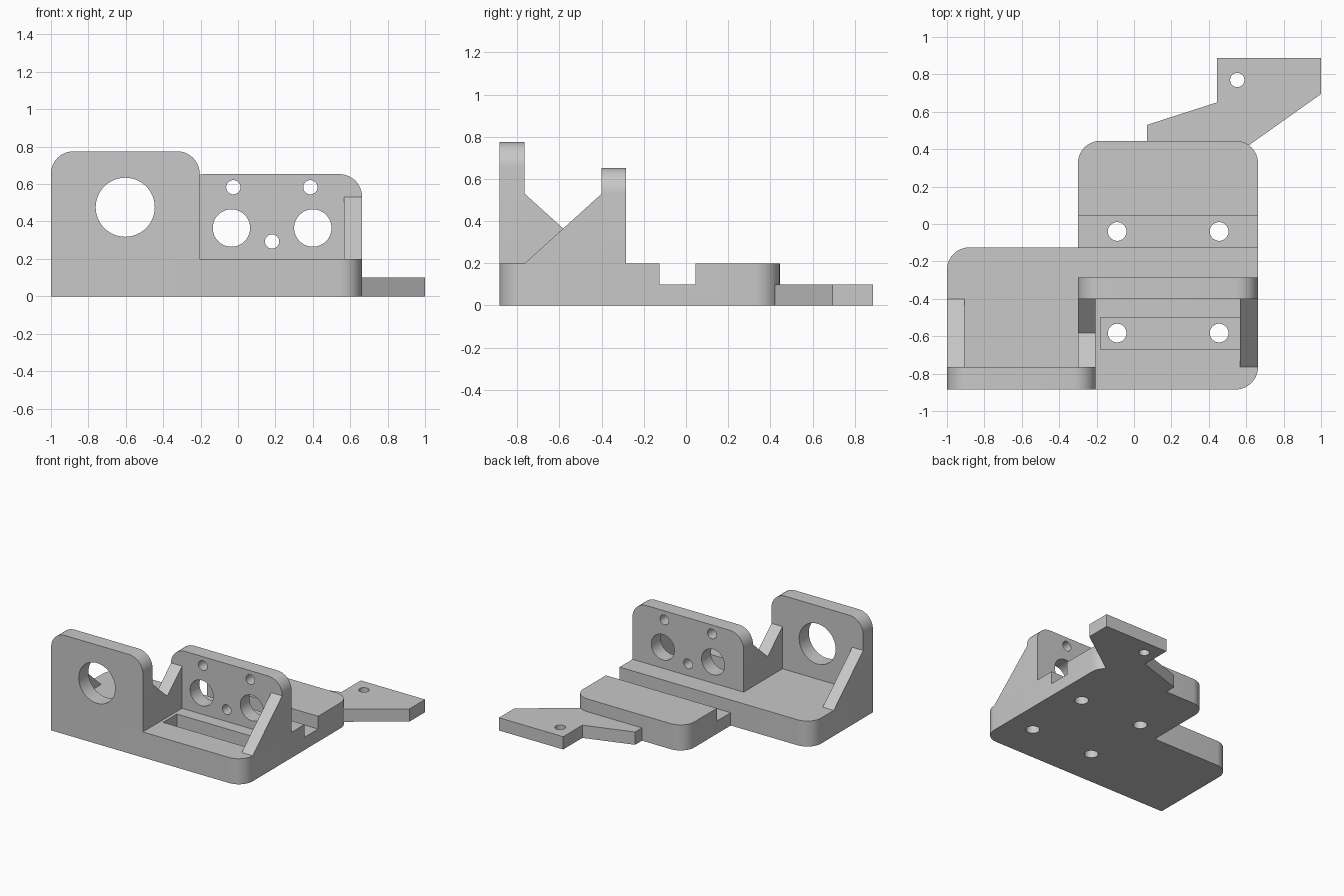
import bpy, bmesh, math
from mathutils import Vector

cube = bpy.data.objects.get("Cube")
if cube:
    bpy.data.objects.remove(cube, do_unlink=True)

grey = bpy.data.materials.new("light_grey")
grey.use_nodes = True
colour = (0.58, 0.58, 0.58, 1)
grey.diffuse_color = colour
grey.node_tree.nodes["Principled BSDF"].inputs["Base Color"].default_value = colour

T = 0.2                      # base thickness
R = 0.12                     # corner radius
FRONT, BACK = -0.885, 0.445  # base extent in y
SLOT = (-0.125, 0.045)
PLATE1 = (FRONT, -0.765)     # front plate in y
PLATE2 = (-0.4, -0.285)      # rear plate in y
LEFT, MID, WEB, RIGHT = -1.0, -0.3, -0.205, 0.663
GUSSET_W = 0.095
GUSSET_TOP = 0.53


def outline(corners, steps=10):
    """Round each corner (a, b, radius); radius may be left out."""
    pts = []
    for i, corner in enumerate(corners):
        c = Vector(corner[:2])
        r = corner[2] if len(corner) > 2 else 0
        if not r:
            pts.append(c)
            continue
        d1 = (Vector(corners[i - 1][:2]) - c).normalized()
        d2 = (Vector(corners[(i + 1) % len(corners)][:2]) - c).normalized()
        centre = c + (d1 + d2) * r
        for k in range(steps + 1):
            t = math.pi / 2 * k / steps
            pts.append(centre - d2 * r * math.cos(t) - d1 * r * math.sin(t))
    return pts


def prism(name, corners, axis, lo, hi):
    """Extrude a flat outline along an axis from lo to hi."""
    place = {"x": lambda p, h: (h, p[0], p[1]),
             "y": lambda p, h: (p[0], h, p[1]),
             "z": lambda p, h: (p[0], p[1], h)}[axis]
    bm = bmesh.new()
    face = bm.faces.new([bm.verts.new(place(p, lo)) for p in outline(corners)])
    new = bmesh.ops.extrude_face_region(bm, geom=[face], use_keep_orig=True)["geom"]
    verts = [v for v in new if isinstance(v, bmesh.types.BMVert)]
    bmesh.ops.translate(bm, verts=verts, vec=place((0, 0), hi - lo))
    bmesh.ops.recalc_face_normals(bm, faces=bm.faces)
    mesh = bpy.data.meshes.new(name)
    bm.to_mesh(mesh)
    bm.free()
    mesh.materials.append(grey)
    obj = bpy.data.objects.new(name, mesh)
    bpy.context.collection.objects.link(obj)
    return obj


def rect(a0, a1, b0, b1):
    return [(a0, b0), (a1, b0), (a1, b1), (a0, b1)]


def hole(a, b, r, axis, lo, hi, sides=48):
    ring = [(a + r * math.cos(math.tau * k / sides),
             b + r * math.sin(math.tau * k / sides)) for k in range(sides)]
    return prism("hole_cutter", ring, axis, lo, hi)


def cut(obj, cutters):
    """Subtract the cutters, bake the result and drop the cutters."""
    for c in cutters:
        c.hide_render = True
        mod = obj.modifiers.new("cut", "BOOLEAN")
        mod.operation, mod.solver, mod.object = "DIFFERENCE", "EXACT", c
    deps = bpy.context.evaluated_depsgraph_get()
    mesh = bpy.data.meshes.new_from_object(obj.evaluated_get(deps))
    obj.modifiers.clear()
    obj.data = mesh
    for c in cutters:
        bpy.data.objects.remove(c, do_unlink=True)
    return obj


parts = []

# Base slab with cross slot, pocket and four screw holes
base = prism("base", [(LEFT, FRONT), (RIGHT, FRONT, R), (RIGHT, BACK, R), (MID, BACK, R),
                      (MID, SLOT[0]), (LEFT, SLOT[0], R)], "z", 0, T)
cutters = [prism("slot_cutter", rect(MID - 0.1, RIGHT + 0.1, *SLOT), "z", T / 2, T + 0.1),
           prism("pocket_cutter", rect(-0.18, 0.57, -0.67, -0.5), "z", T / 2, T + 0.1)]
cutters += [hole(x, y, 0.05, "z", -0.1, T + 0.1) for x in (-0.09, 0.455) for y in (-0.04, -0.583)]
parts.append(cut(base, cutters))

# Front upright plate with one large hole
plate = prism("front_plate", [(LEFT, T), (WEB, T), (WEB, 0.775, R), (LEFT, 0.775, R)], "y", *PLATE1)
parts.append(cut(plate, [hole(-0.603, 0.476, 0.158, "y", -1, -0.7)]))

# Rear upright plate with two large and three small holes
plate = prism("rear_plate", [(MID, T), (RIGHT, T), (RIGHT, 0.653, R), (MID, 0.653, R)], "y", *PLATE2)
spots = [(-0.035, 0.365, 0.1), (0.4, 0.365, 0.1),
         (-0.025, 0.583, 0.038), (0.387, 0.583, 0.038), (0.182, 0.293, 0.038)]
parts.append(cut(plate, [hole(x, z, r, "y", -0.5, -0.2) for x, z, r in spots]))

# Gussets: one behind the front plate, one before the rear plate, and a V web joining both
y0, y1 = PLATE1[1], PLATE2[0]
valley = ((y0 + y1) / 2, (T + GUSSET_TOP) / 2)
parts.append(prism("right_gusset", [(y0, T), (y1, T), (y0, GUSSET_TOP)],
                   "x", LEFT, LEFT + GUSSET_W))
parts.append(prism("left_gusset", [(y0, T), (y1, T), (y1, GUSSET_TOP)],
                   "x", RIGHT - GUSSET_W, RIGHT))
parts.append(prism("middle_web", [(y0, T), (y1, T), (y1, GUSSET_TOP), valley, (y0, GUSSET_TOP)],
                   "x", MID, WEB))

# Thin rear mounting tab
tab = prism("rear_tab", [(0.07, 0.44), (0.545, 0.43), (0.61, 0.418), (1, 0.695), (1, 0.887),
                         (0.443, 0.887), (0.443, 0.65), (0.07, 0.53)], "z", 0, T / 2)
parts.append(cut(tab, [hole(0.552, 0.77, 0.038, "z", -0.1, 0.2)]))

# Smooth the rounded corners and holes, keep edges sharp
bpy.ops.object.select_all(action="DESELECT")
for p in parts:
    p.select_set(True)
bpy.context.view_layer.objects.active = parts[0]
bpy.ops.object.shade_smooth_by_angle(angle=math.radians(30))
